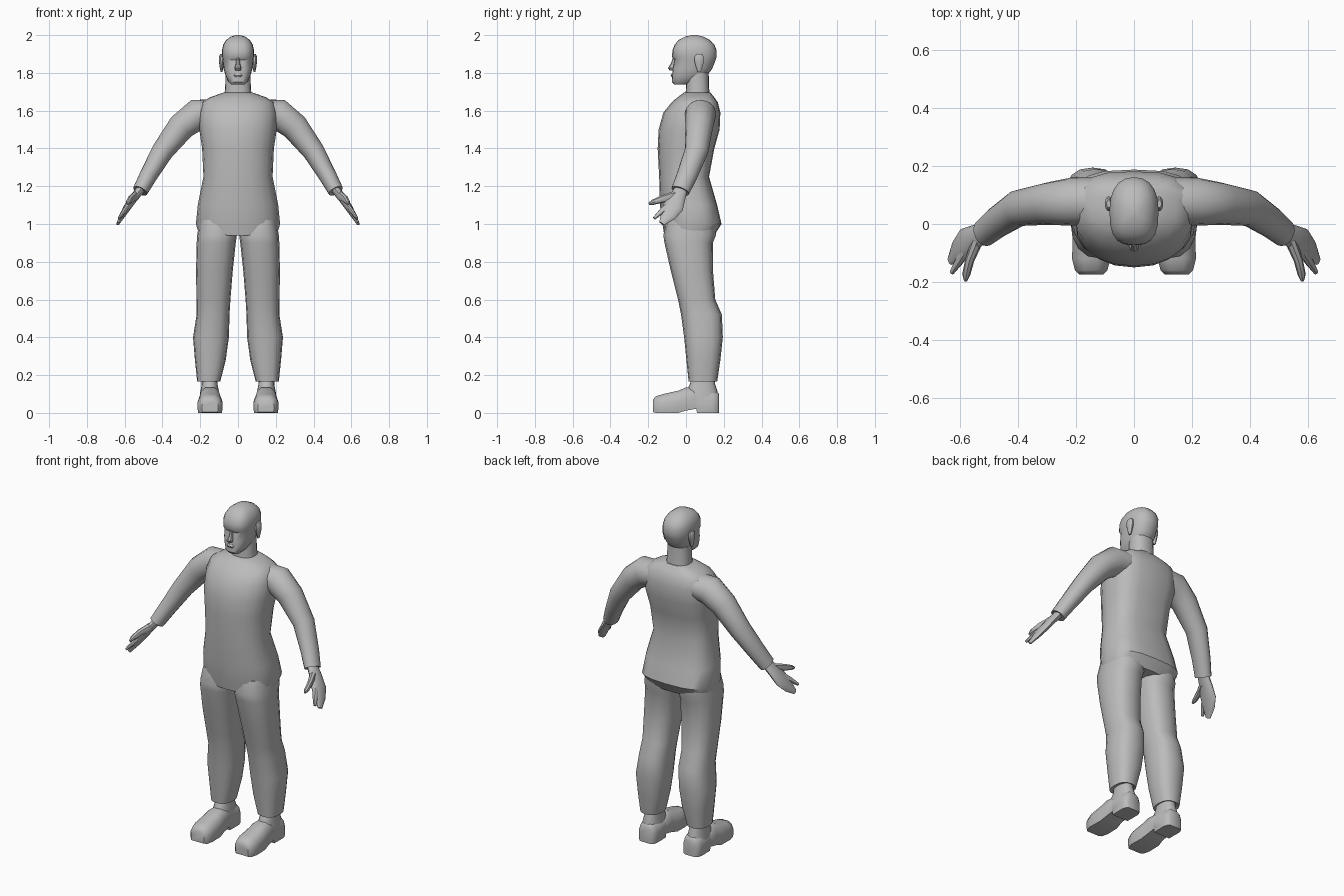
import bpy, bmesh, math
from mathutils import Vector

grey = bpy.data.materials.new("plain_grey")
grey.diffuse_color = (0.5, 0.5, 0.5, 1)


def spow(v, e):
    return math.copysign(abs(v) ** (2 / e), v)


def slab(z, cx, hw, yf, yb, ef=2.3, eb=2.3, n=20):
    """Horizontal ring; separate squareness for the front and back half."""
    cy, hy, pts = (yf + yb) / 2, (yb - yf) / 2, []
    for i in range(n):
        a = 2 * math.pi * i / n
        e = ef if math.sin(a) < 0 else eb
        pts.append(Vector((cx + hw * spow(math.cos(a), e), cy + hy * spow(math.sin(a), e), z)))
    return pts


def tube(path, n=12):
    """Rings across a path of (x, y, z, thickness, breadth); breadth runs towards y."""
    p = [Vector(q[:3]) for q in path]
    rings = []
    for i, q in enumerate(path):
        d = (p[min(i + 1, len(p) - 1)] - p[max(i - 1, 0)]).normalized()
        side = Vector((0, 1, 0)) if abs(d.y) < 0.7 else Vector((0, 0, 1))
        b = (side - d * side.dot(d)).normalized()
        t = d.cross(b)
        rings.append([p[i] + t * q[3] * math.cos(2 * math.pi * k / n)
                      + b * q[4] * math.sin(2 * math.pi * k / n) for k in range(n)])
    return rings


def loft(name, rings, mirror=False, angle=40):
    bm = bmesh.new()
    vs = [[bm.verts.new(v) for v in r] for r in rings]
    n = len(rings[0])
    for a, b in zip(vs, vs[1:]):
        for k in range(n):
            bm.faces.new((a[k], a[(k + 1) % n], b[(k + 1) % n], b[k]))
    bm.faces.new(vs[0])
    bm.faces.new(vs[-1])
    bmesh.ops.recalc_face_normals(bm, faces=bm.faces)
    me = bpy.data.meshes.new(name)
    bm.to_mesh(me)
    bm.free()
    me.materials.append(grey)
    ob = bpy.data.objects.new(name, me)
    bpy.context.collection.objects.link(ob)
    bpy.ops.object.select_all(action='DESELECT')
    ob.select_set(True)
    bpy.context.view_layer.objects.active = ob
    bpy.ops.object.shade_smooth_by_angle(angle=math.radians(angle))
    if mirror:
        ob.modifiers.new("mirror", 'MIRROR')
    return ob


# Torso with seat and shoulders: z, half width, front, back
torso = [(0.94, .205, -.115, .15), (1.0, .223, -.125, .188), (1.1, .213, -.138, .165),
         (1.25, .183, -.142, .122), (1.4, .19, -.15, .15), (1.5, .205, -.145, .178),
         (1.59, .205, -.12, .182), (1.645, .19, -.075, .168), (1.67, .15, -.045, .15),
         (1.695, .08, -.012, .13)]
loft("torso", [slab(z, 0, w, f, b, 2.2, 3) for z, w, f, b in torso])

# Neck
loft("neck", [slab(1.66, 0, .075, -.005, .13), slab(1.72, 0, .068, .0, .122),
              slab(1.8, 0, .066, .0, .12)])

# Head from chin to crown
head = [(1.738, .035, -.062, .01), (1.752, .05, -.075, .05), (1.785, .066, -.074, .11),
        (1.82, .076, -.071, .138), (1.868, .081, -.062, .157), (1.885, .084, -.074, .162),
        (1.92, .085, -.072, .162), (1.95, .078, -.06, .15), (1.975, .062, -.038, .125),
        (1.992, .038, -.005, .09), (2.0, .012, .03, .06)]
loft("head", [slab(z, 0, w, f, b, 2.8, 2.3) for z, w, f, b in head])

# Nose and lips
loft("nose", [slab(1.812, 0, .014, -.085, -.06, 2, 2, 8), slab(1.825, 0, .018, -.096, -.055, 2, 2, 8),
              slab(1.85, 0, .011, -.08, -.05, 2, 2, 8), slab(1.88, 0, .008, -.07, -.05, 2, 2, 8)])
loft("lips", [slab(1.778, 0, .022, -.076, -.05, 2, 2, 8), slab(1.787, 0, .028, -.081, -.05, 2, 2, 8),
              slab(1.797, 0, .02, -.076, -.05, 2, 2, 8)])

# Ears
loft("ear", [slab(z, .087, w, .07 - d, .07 + d, 2, 2, 10) for z, w, d in
             [(1.805, .005, .008), (1.825, .009, .016), (1.86, .014, .026),
              (1.885, .014, .026), (1.9, .008, .014)]], True)

# Sleeved arms with a cuff edge
loft("arm", tube([(.12, .08, 1.59, .07, .08), (.215, .077, 1.58, .083, .083),
                  (.30, .07, 1.515, .073, .073), (.40, .055, 1.385, .058, .063),
                  (.475, .005, 1.255, .047, .055), (.518, -.03, 1.175, .041, .05),
                  (.516, -.028, 1.18, .026, .034)], 16), True)

# Hands: palm with joined fingers, separate forefinger and thumb
loft("palm_and_fingers", tube([(.51, -.025, 1.19, .024, .034), (.55, -.046, 1.14, .022, .044),
                               (.585, -.068, 1.09, .02, .055), (.612, -.095, 1.045, .015, .042),
                               (.636, -.128, 1.002, .008, .016)]), True)
loft("forefinger", tube([(.578, -.085, 1.105, .014, .02), (.605, -.13, 1.065, .013, .016),
                         (.63, -.168, 1.03, .007, .009)], 8), True)
loft("thumb", tube([(.54, -.055, 1.15, .02, .026), (.568, -.125, 1.132, .016, .02),
                    (.58, -.175, 1.115, .014, .014), (.582, -.196, 1.106, .006, .007)], 8), True)

# Trouser legs: z, inner x, outer x, front, back
legs = [(1.02, .015, .205, -.1, .155), (.94, .006, .216, -.12, .158), (.9, .012, .219, -.114, .142),
        (.75, .028, .222, -.08, .143), (.6, .04, .22, -.042, .155), (.52, .045, .219, -.026, .19),
        (.4, .048, .238, -.01, .195), (.28, .065, .228, .002, .182), (.165, .094, .216, .014, .165),
        (.172, .11, .2, .03, .15)]
loft("trouser_leg", [slab(z, (i + o) / 2, (o - i) / 2, f, b, 2.5, 2.5, 16)
                     for z, i, o, f, b in legs], True)

# Ankles
loft("shoe_ankle", [slab(.06, .15, .052, .0, .17), slab(.11, .15, .05, .0, .168),
                    slab(.15, .15, .042, .02, .155), slab(.2, .152, .04, .035, .148)], True)


# Shoes: flat-soled sections from toe to heel with a raised arch
def shoe_ring(y, hw, lo, hi):
    shape = [(-.95, 0), (.95, 0), (1, .2), (1, .55), (.8, .85), (.4, 1), (-.4, 1),
             (-.8, .85), (-1, .55), (-1, .2)]
    return [Vector((.148 + hw * x, y, lo + (hi - lo) * t)) for x, t in shape]


shoe = [(-.174, .042, .004, .07), (-.16, .056, .0, .088), (-.12, .066, .0, .1), (-.04, .064, .0, .118),
        (.0, .058, .012, .135), (.055, .056, .022, .13), (.058, .056, .0, .13),
        (.14, .057, .0, .12), (.165, .05, .0, .11), (.175, .036, .0, .1)]
loft("shoe", [shoe_ring(*s) for s in shoe], True)
